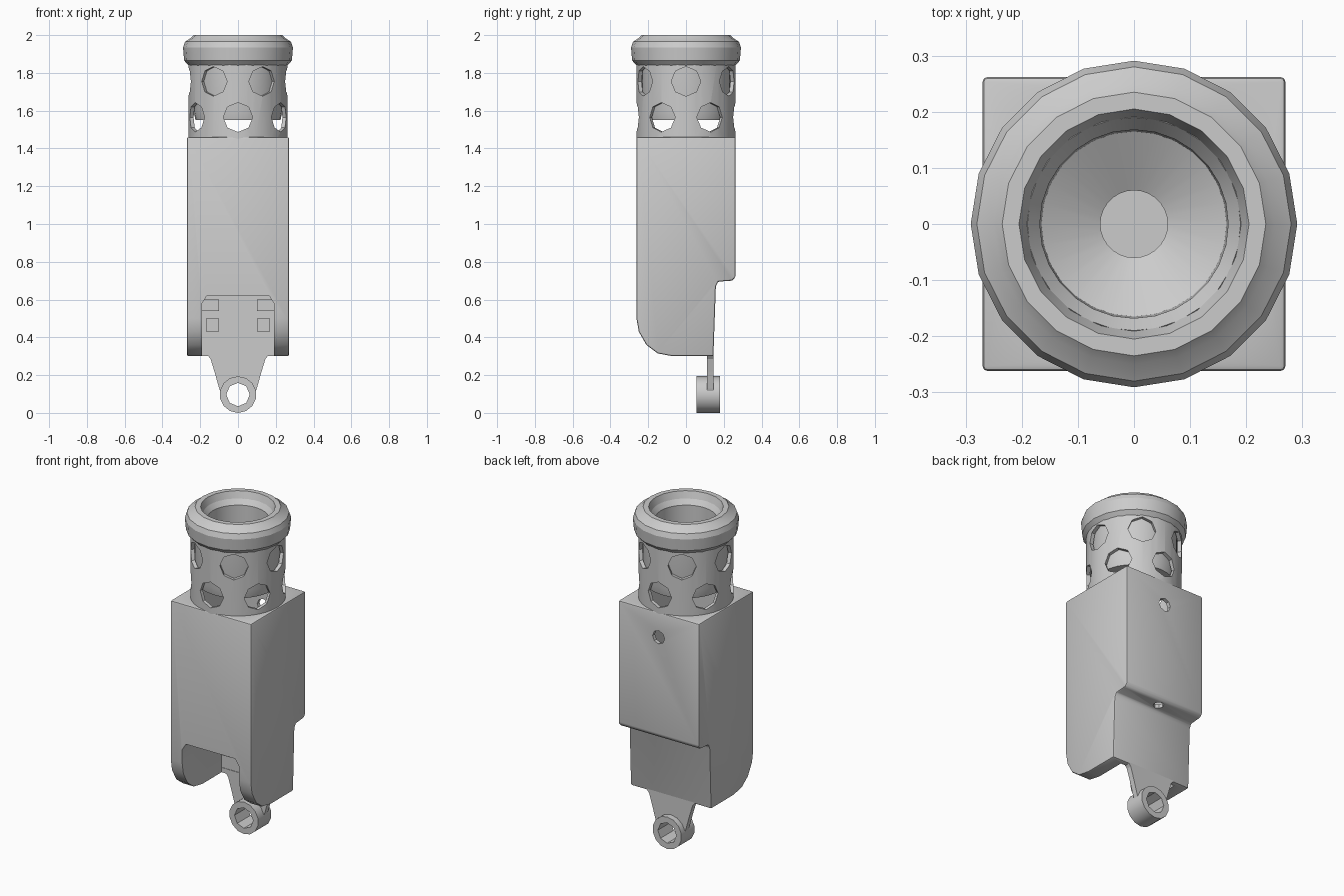
import bpy, bmesh, math
from mathutils import Matrix

cube = bpy.data.objects.get("Cube")
if cube:
    bpy.data.objects.remove(cube, do_unlink=True)

grey = bpy.data.materials.new("plain grey")
grey.use_nodes = True
COLOUR = (0.6, 0.6, 0.6, 1)
grey.diffuse_color = COLOUR
grey.node_tree.nodes["Principled BSDF"].inputs["Base Color"].default_value = COLOUR


def make(name, bm):
    bmesh.ops.recalc_face_normals(bm, faces=bm.faces)
    mesh = bpy.data.meshes.new(name)
    bm.to_mesh(mesh)
    bm.free()
    mesh.materials.append(grey)
    ob = bpy.data.objects.new(name, mesh)
    bpy.context.collection.objects.link(ob)
    return ob


def prism(name, points, place, depth):
    """Extrude an outline; place maps its 2D points to 3D."""
    bm = bmesh.new()
    face = bm.faces.new([bm.verts.new(place(*p)) for p in points])
    new = bmesh.ops.extrude_face_region(bm, geom=[face])["geom"]
    bmesh.ops.translate(bm, vec=depth, verts=[v for v in new if isinstance(v, bmesh.types.BMVert)])
    return make(name, bm)


def box(name, low, high):
    bm = bmesh.new()
    bmesh.ops.create_cube(bm, size=1)
    for v in bm.verts:
        v.co = [(a + b) / 2 + c * (b - a) for a, b, c in zip(low, high, v.co)]
    return make(name, bm)


def cylinder(name, radius, length, centre, axis="Z", sides=12, turn=0):
    bm = bmesh.new()
    tilt = {"X": Matrix.Rotation(math.pi / 2, 4, "Y"),
            "Y": Matrix.Rotation(math.pi / 2, 4, "X"), "Z": Matrix()}[axis]
    bmesh.ops.create_cone(bm, cap_ends=True, segments=sides, radius1=radius, radius2=radius,
                          depth=length,
                          matrix=Matrix.Rotation(turn, 4, "Z") @ Matrix.Translation(centre) @ tilt)
    return make(name, bm)


def lathe(name, profile, sides=28):
    """Spin a closed radius/height profile round the z axis."""
    bm = bmesh.new()
    rings = []
    for i in range(sides):
        a = math.tau * i / sides
        rings.append([bm.verts.new((r * math.cos(a), r * math.sin(a), z)) for r, z in profile])
    n = len(profile)
    for i in range(sides):
        a, b = rings[i], rings[(i + 1) % sides]
        for j in range(n):
            k = (j + 1) % n
            bm.faces.new((a[j], b[j], b[k], a[k]))
    return make(name, bm)


def apply(ob, mod):
    bpy.context.view_layer.objects.active = ob
    bpy.ops.object.modifier_apply(modifier=mod.name)


def cut(ob, *cutters):
    for cutter in cutters:
        mod = ob.modifiers.new("cut", "BOOLEAN")
        mod.operation, mod.solver, mod.object = "DIFFERENCE", "EXACT", cutter
        apply(ob, mod)
        bpy.data.objects.remove(cutter, do_unlink=True)


def smooth(ob, angle=35):
    bpy.ops.object.select_all(action="DESELECT")
    ob.select_set(True)
    bpy.context.view_layer.objects.active = ob
    bpy.ops.object.shade_smooth_by_angle(angle=math.radians(angle))


# Housing: side outline with a rounded lower front and a stepped back
W = 0.27
outline = [(-0.262, 1.46), (-0.262, 0.5), (-0.25, 0.43), (-0.21, 0.36), (-0.15, 0.315),
           (-0.07, 0.3), (0.145, 0.3), (0.158, 0.67), (0.17, 0.695), (0.245, 0.7),
           (0.262, 0.72), (0.262, 1.46)]
housing = prism("housing", outline, lambda y, z: (-W, y, z), (2 * W, 0, 0))
bevel = housing.modifiers.new("edges", "BEVEL")
bevel.width, bevel.segments, bevel.angle_limit = 0.009, 2, math.radians(40)
apply(housing, bevel)

# Hollow upper chamber, open front mouth, screw holes
mouth = [(-0.19, 0.2), (0.19, 0.2), (0.19, 0.58), (0.165, 0.62), (-0.165, 0.62), (-0.19, 0.58)]
cut(housing,
    box("chamber", (-0.25, -0.24, 0.72), (0.25, 0.24, 1.44)),
    cylinder("top_bore", 0.235, 0.2, (0, 0, 1.46), sides=28),
    prism("mouth", mouth, lambda x, z: (x, -0.4, z), (0, 0.515, 0)),
    cylinder("back_hole", 0.04, 0.1, (0, 0.26, 1.31), "Y", 8),
    cylinder("ledge_hole", 0.03, 0.1, (0, 0.208, 0.71), "Z", 8))
smooth(housing)

# Small lugs inside the mouth
for side, label in ((1, "left"), (-1, "right")):
    xs = sorted((side * 0.1, side * 0.19))
    box(label + "_lug_upper", (xs[0], 0.03, 0.54), (xs[1], 0.12, 0.6))
    xs = sorted((side * 0.1, side * 0.17))
    box(label + "_lug_lower", (xs[0], 0.07, 0.43), (xs[1], 0.12, 0.5))

# Mounting tab narrowing down to an eyelet
half = [(0.19, 0.33), (0.165, 0.31), (0.145, 0.285), (0.125, 0.22), (0.1, 0.13), (0.07, 0.05)]
tab = prism("mounting_tab", half + [(-x, z) for x, z in reversed(half)],
            lambda x, z: (x, 0.112, z), (0, 0.033, 0))
cut(tab, cylinder("tab_bore", 0.08, 0.2, (0, 0.12, 0.097), "Y", 14))
eyelet = cylinder("eyelet", 0.097, 0.125, (0, 0.118, 0.097), "Y", 14)
cut(eyelet, cylinder("eyelet_bore", 0.062, 0.3, (0, 0.118, 0.097), "Y", 8))
smooth(eyelet, 30)

# Perforated sleeve with two staggered rows of six holes
sleeve = lathe("sleeve", [(0.262, 1.445), (0.262, 1.88), (0.24, 1.88), (0.24, 1.445)], 36)
for row, z in enumerate((1.565, 1.755)):
    for i in range(6):
        turn = math.radians(60 * i + 30 * (1 - row))
        cut(sleeve, cylinder("hole", 0.078, 0.2, (0.25, 0, z), "X", 8, turn))
smooth(sleeve)

# Inner cup with a sloping floor and a central bore
cup = lathe("inner_cup", [(0.06, 1.55), (0.225, 1.55), (0.236, 1.6), (0.236, 1.9), (0.19, 1.96),
                          (0.168, 1.93), (0.165, 1.66), (0.06, 1.6)])
smooth(cup)

# Flared collar round the top
collar = lathe("collar", [(0.225, 1.85), (0.262, 1.84), (0.285, 1.865), (0.291, 1.935),
                          (0.28, 1.965), (0.25, 1.985), (0.235, 2.0), (0.205, 2.0),
                          (0.188, 1.95), (0.2, 1.9)], 20)
smooth(collar, 20)
